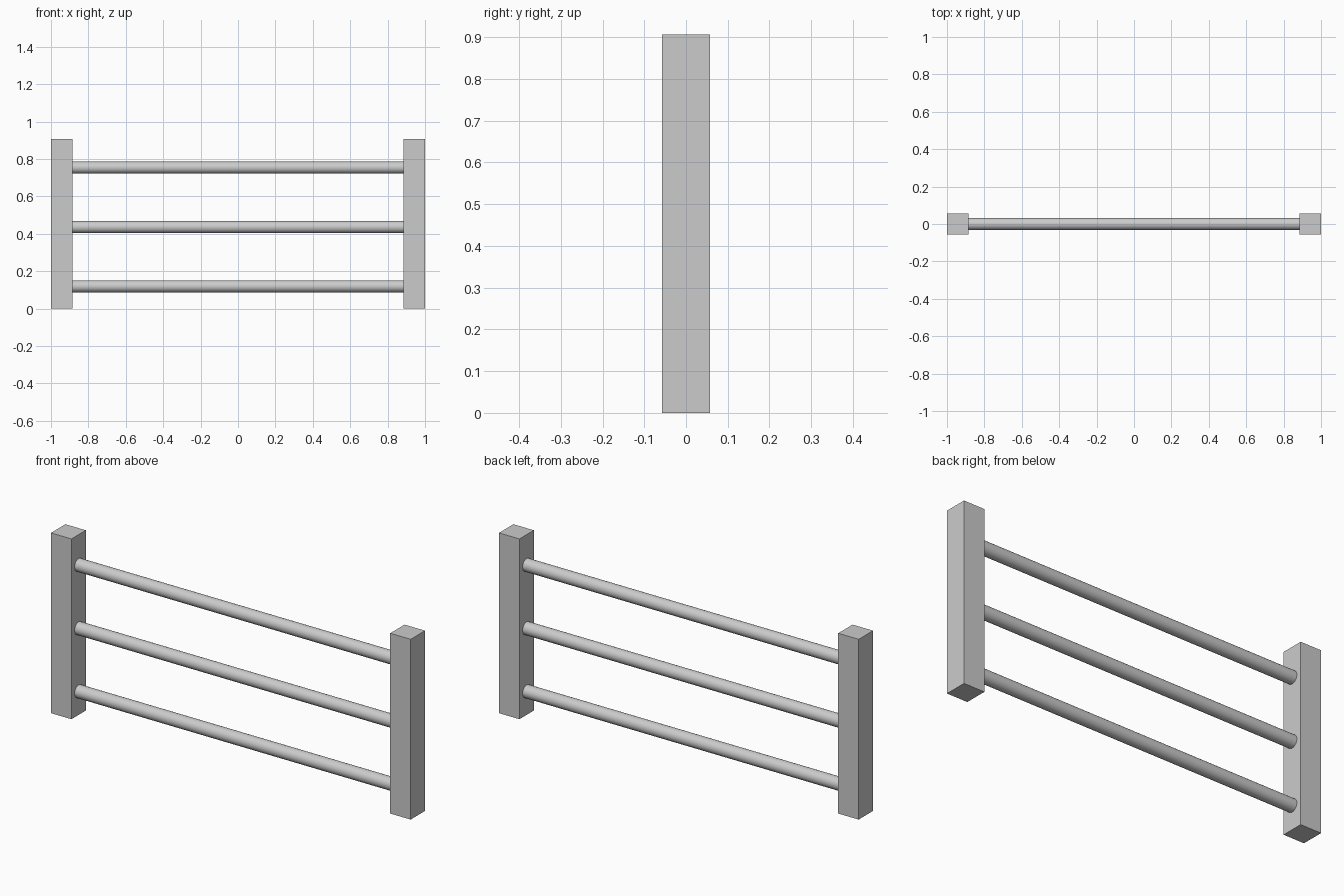
import bpy
import math

if "Cube" in bpy.data.objects:
    bpy.data.objects.remove(bpy.data.objects["Cube"])

POST_W = 0.114
POST_H = 0.906
RAIL_R = 0.032
POST_X = 1 - POST_W / 2


def add_post(name, x):
    bpy.ops.mesh.primitive_cube_add(size=1, location=(x, 0, POST_H / 2))
    post = bpy.context.object
    post.name = name
    post.scale = (POST_W, POST_W, POST_H)
    bpy.ops.object.transform_apply(location=False, rotation=False, scale=True)


def add_rail(name, z):
    # ends sit just inside the inner post faces
    length = 2 * (1 - POST_W) + 0.01
    bpy.ops.mesh.primitive_cylinder_add(
        vertices=32, radius=RAIL_R, depth=length,
        location=(0, 0, z), rotation=(0, math.pi / 2, 0))
    bpy.context.object.name = name
    bpy.ops.object.shade_smooth_by_angle(angle=math.radians(30))


# Square end posts
add_post("left_post", -POST_X)
add_post("right_post", POST_X)

# Three round horizontal rails
for name, z in (("bottom_rail", 0.119), ("middle_rail", 0.436), ("top_rail", 0.754)):
    add_rail(name, z)
